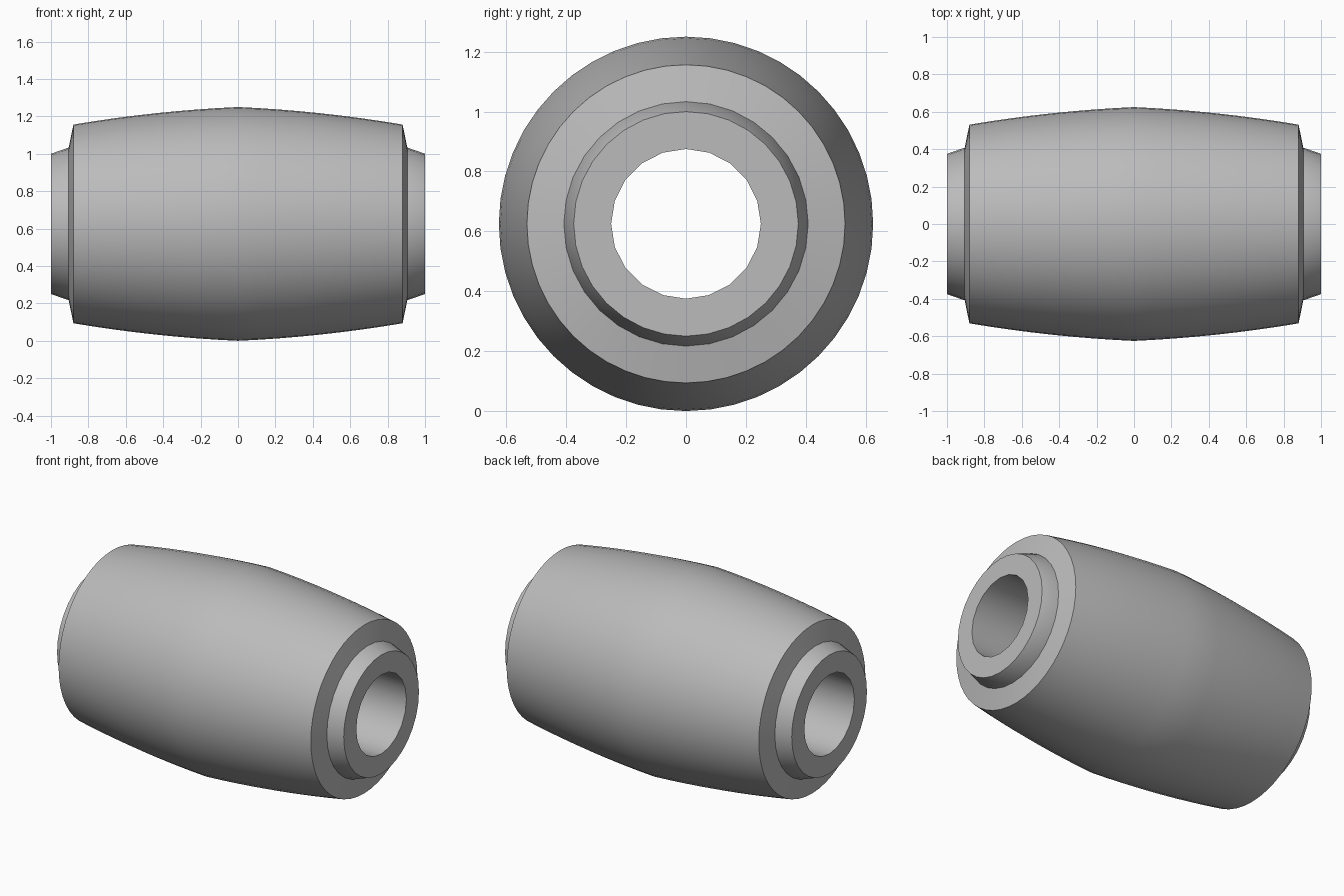
import bpy, bmesh, math

cube = bpy.data.objects.get("Cube")
if cube:
    bpy.data.objects.remove(cube, do_unlink=True)

AXIS_Z = 0.625
BARREL_SIDES, COLLAR_SIDES, BORE_SIDES = 48, 32, 20

steel = bpy.data.materials.new("grey_steel")
steel.use_nodes = True
grey = (0.5, 0.5, 0.5, 1)
steel.diffuse_color = grey
steel.node_tree.nodes["Principled BSDF"].inputs["Base Color"].default_value = grey


def ring(bm, x, radius, sides):
    """Closed loop of edges around the x axis."""
    verts = []
    for i in range(sides):
        a = math.tau * i / sides
        verts.append(bm.verts.new((x, radius * math.sin(a), AXIS_Z + radius * math.cos(a))))
    return [bm.edges.new((verts[i - 1], verts[i])) for i in range(sides)]


def lathe(name, profile, closed=False):
    """Join a row of (x, radius, sides) rings into a turned part."""
    bm = bmesh.new()
    loops = [ring(bm, *p) for p in profile]
    pairs = list(zip(loops, loops[1:]))
    if closed:
        pairs.append((loops[-1], loops[0]))
    for a, b in pairs:
        bmesh.ops.bridge_loops(bm, edges=a + b)
    bmesh.ops.recalc_face_normals(bm, faces=bm.faces)
    mesh = bpy.data.meshes.new(name)
    bm.to_mesh(mesh)
    bm.free()
    mesh.materials.append(steel)
    obj = bpy.data.objects.new(name, mesh)
    bpy.context.collection.objects.link(obj)
    bpy.ops.object.select_all(action="DESELECT")
    obj.select_set(True)
    bpy.context.view_layer.objects.active = obj
    bpy.ops.object.shade_smooth_by_angle(angle=math.radians(30))
    return obj


# Bulged barrel with bevelled end flanges, closed by a hidden inner wall
STEPS = 8
barrel = [(-0.91, 0.385)]
for i in range(-STEPS, STEPS + 1):
    x = 0.88 * i / STEPS
    barrel.append((x, 0.625 - 0.045 * abs(x) - 0.07 * x * x))
barrel.append((0.91, 0.385))
lathe("barrel", [(x, r, BARREL_SIDES) for x, r in barrel], closed=True)

# Inner sleeve: tapered collars at both ends and a straight bore through it
lathe("sleeve", [
    (-1, 0.25, BORE_SIDES),
    (-1, 0.375, COLLAR_SIDES),
    (-0.9, 0.41, COLLAR_SIDES),
    (0.9, 0.41, COLLAR_SIDES),
    (1, 0.375, COLLAR_SIDES),
    (1, 0.25, BORE_SIDES),
], closed=True)
